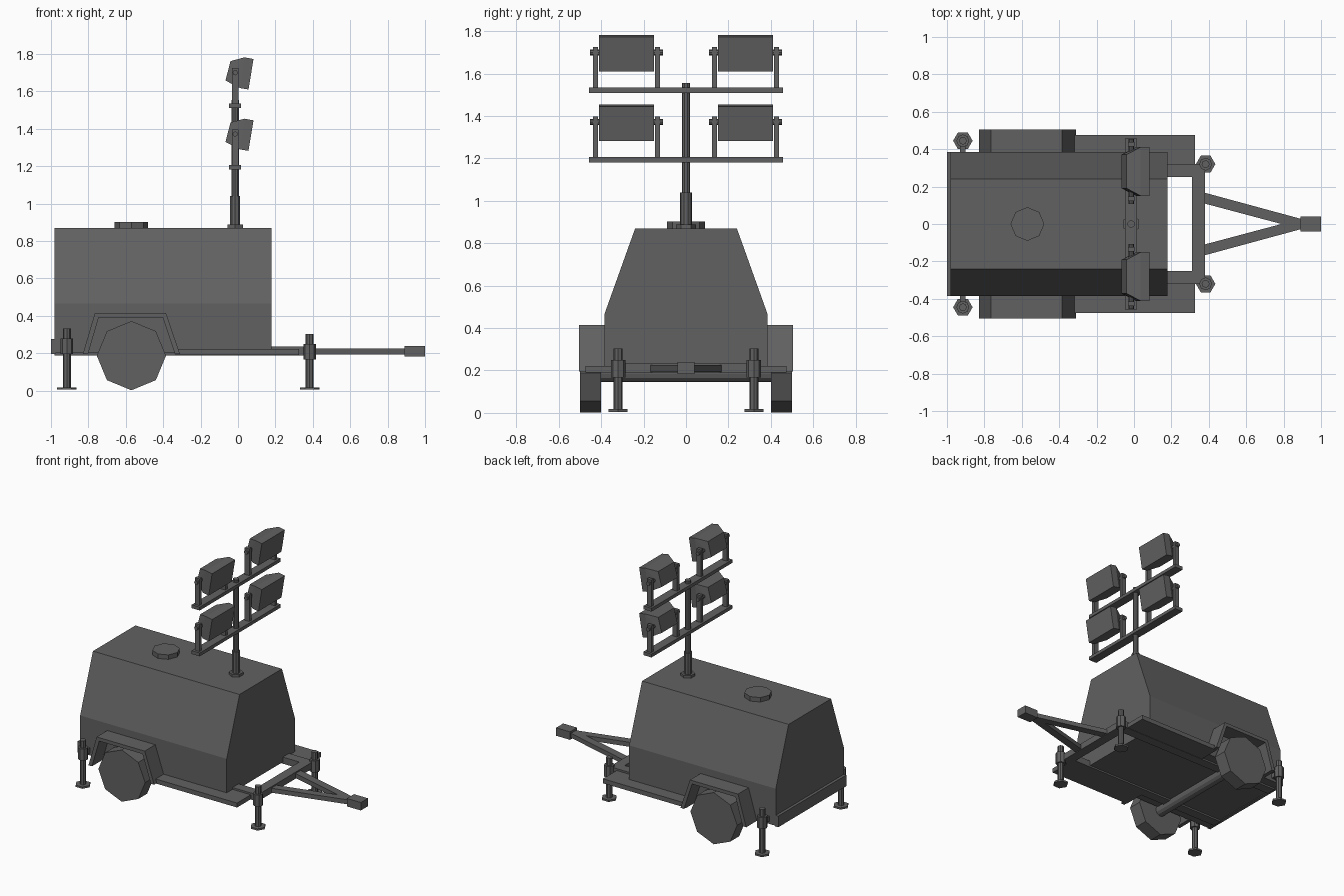
import bpy, bmesh
from math import pi, atan2
from mathutils import Vector, Matrix

if "Cube" in bpy.data.objects:
    bpy.data.objects.remove(bpy.data.objects["Cube"])

grey = bpy.data.materials.new("dark_grey_paint")
grey.use_nodes = True
COLOUR = (0.12, 0.12, 0.12, 1)
grey.diffuse_color = COLOUR
grey.node_tree.nodes["Principled BSDF"].inputs["Base Color"].default_value = COLOUR


def finish(name, bm):
    bmesh.ops.recalc_face_normals(bm, faces=bm.faces)
    mesh = bpy.data.meshes.new(name)
    bm.to_mesh(mesh)
    bm.free()
    mesh.materials.append(grey)
    ob = bpy.data.objects.new(name, mesh)
    bpy.context.collection.objects.link(ob)
    return ob


def box(name, x, y, z):
    """Box from (min, max) pairs."""
    bm = bmesh.new()
    lo, hi = Vector((x[0], y[0], z[0])), Vector((x[1], y[1], z[1]))
    size = hi - lo
    bmesh.ops.create_cube(bm, size=1, matrix=Matrix.Translation((lo + hi) / 2)
                          @ Matrix.Diagonal((*size, 1)))
    return finish(name, bm)


def rod(name, a, b, r, sides=8, turn=0):
    """Cylinder between two points."""
    a, b = Vector(a), Vector(b)
    bm = bmesh.new()
    rot = (b - a).to_track_quat("Z", "Y").to_matrix().to_4x4()
    bmesh.ops.create_cone(bm, cap_ends=True, segments=sides, radius1=r, radius2=r,
                          depth=(b - a).length,
                          matrix=Matrix.Translation((a + b) / 2) @ rot @ Matrix.Rotation(turn, 4, "Z"))
    return finish(name, bm)


def prism(name, outline, axis, lo, hi):
    """Extrude a 2D outline along x (outline is y,z) or y (outline is x,z)."""
    bm = bmesh.new()
    place = (lambda p: (lo, p[0], p[1])) if axis == "x" else (lambda p: (p[0], lo, p[1]))
    face = bm.faces.new([bm.verts.new(place(p)) for p in outline])
    new = bmesh.ops.extrude_face_region(bm, geom=[face])["geom"]
    move = (hi - lo, 0, 0) if axis == "x" else (0, hi - lo, 0)
    bmesh.ops.translate(bm, vec=move, verts=[v for v in new if isinstance(v, bmesh.types.BMVert)])
    return finish(name, bm)


# Canopy body, rear bumper and roof cap
half = [(0.385, 0.2), (0.385, 0.465), (0.24, 0.87)]
prism("canopy", half + [(-y, z) for y, z in reversed(half)], "x", -0.98, 0.18)
box("rear_bumper", (-1.0, -0.975), (-0.385, 0.385), (0.195, 0.275))
rod("roof_cap", (-0.57, 0, 0.865), (-0.57, 0, 0.902), 0.09)

# Chassis, axle and coupler
box("front_crossmember", (0.31, 0.38), (-0.32, 0.32), (0.188, 0.235))
rod("axle", (-0.57, -0.42, 0.185), (-0.57, 0.42, 0.185), 0.04, 12)
box("coupler", (0.89, 1.0), (-0.04, 0.04), (0.183, 0.24))


def jack(name, x, y, lift, top):
    rod(name + "_foot", (x, y, 0.005), (x, y, 0.018), 0.052, 6, pi / 2)
    rod(name + "_post", (x, y, 0.01), (x, y, top), 0.021)
    rod(name + "_sleeve", (x, y, lift), (x, y, lift + 0.083), 0.034)


FENDER = [(-0.83, 0.195), (-0.765, 0.415), (-0.385, 0.415), (-0.31, 0.195),
          (-0.337, 0.195), (-0.402, 0.39), (-0.745, 0.39), (-0.802, 0.195)]

for side, s in (("left", 1), ("right", -1)):
    def span(a, b):
        return tuple(sorted((a * s, b * s)))

    box(side + "_rail", (-0.98, 0.31), span(0.25, 0.32), (0.188, 0.235))
    box(side + "_step", (-0.335, 0.325), span(0.315, 0.475), (0.19, 0.222))
    prism(side + "_fender", FENDER, "y", *span(0.38, 0.505))
    rod(side + "_wheel", (-0.57, 0.4 * s, 0.187), (-0.57, 0.5 * s, 0.187), 0.185)

    # Drawbar arm running in to the coupler
    prism_arm = [(0.375, 0.11), (0.375, 0.168), (0.92, 0.02), (0.92, -0.035)]
    bm = bmesh.new()
    face = bm.faces.new([bm.verts.new((x, y * s, 0.193)) for x, y in prism_arm])
    new = bmesh.ops.extrude_face_region(bm, geom=[face])["geom"]
    bmesh.ops.translate(bm, vec=(0, 0, 0.032),
                        verts=[v for v in new if isinstance(v, bmesh.types.BMVert)])
    finish(side + "_drawbar_arm", bm)

    # Stabiliser jacks
    jack(side + "_front_jack", 0.383, 0.32 * s, 0.167, 0.303)
    jack(side + "_rear_jack", -0.915, 0.445 * s, 0.197, 0.332)
    box(side + "_rear_jack_arm", (-0.93, -0.9), span(0.37, 0.43), (0.22, 0.255))

# Telescopic mast
MX = -0.015
rod("mast_flange", (MX, 0, 0.865), (MX, 0, 0.888), 0.047, 6)
rod("mast_base", (MX, 0, 0.88), (MX, 0, 1.04), 0.028, 10)
rod("mast_tube", (MX, 0, 1.03), (MX, 0, 1.555), 0.02, 10)

# Lamp side outline: x, height above the crossbar, half width
LAMP = [(0.083, 0.263, 0.13), (0.056, 0.1, 0.13), (0.01, 0.108, 0.13),
        (0.035, 0.272, 0.13), (-0.04, 0.252, 0.09), (-0.067, 0.148, 0.09)]


def lamp(name, yc, z):
    bm = bmesh.new()
    for x, h, w in LAMP:
        for e in (-1, 1):
            bm.verts.new((x, yc + e * w, z + h))
    bmesh.ops.convex_hull(bm, input=bm.verts)
    bmesh.ops.dissolve_limit(bm, angle_limit=0.03, verts=bm.verts, edges=bm.edges)
    finish(name, bm)
    # Bracket posts and pivot bolts
    for e, end in ((-1, "a"), (1, "b")):
        y = yc + e * 0.146
        box(f"{name}_post_{end}", (MX - 0.018, MX + 0.018), (y - 0.012, y + 0.012), (z, z + 0.215))
        rod(f"{name}_bolt_{end}", (MX, yc + e * 0.09, z + 0.19), (MX, yc + e * 0.173, z + 0.19), 0.014)


for level, z in (("lower", 1.182), ("upper", 1.51)):
    box(level + "_crossbar", (MX - 0.032, MX + 0.032), (-0.457, 0.457), (z, z + 0.024))
    lamp(level + "_left_lamp", 0.281, z)
    lamp(level + "_right_lamp", -0.281, z)
